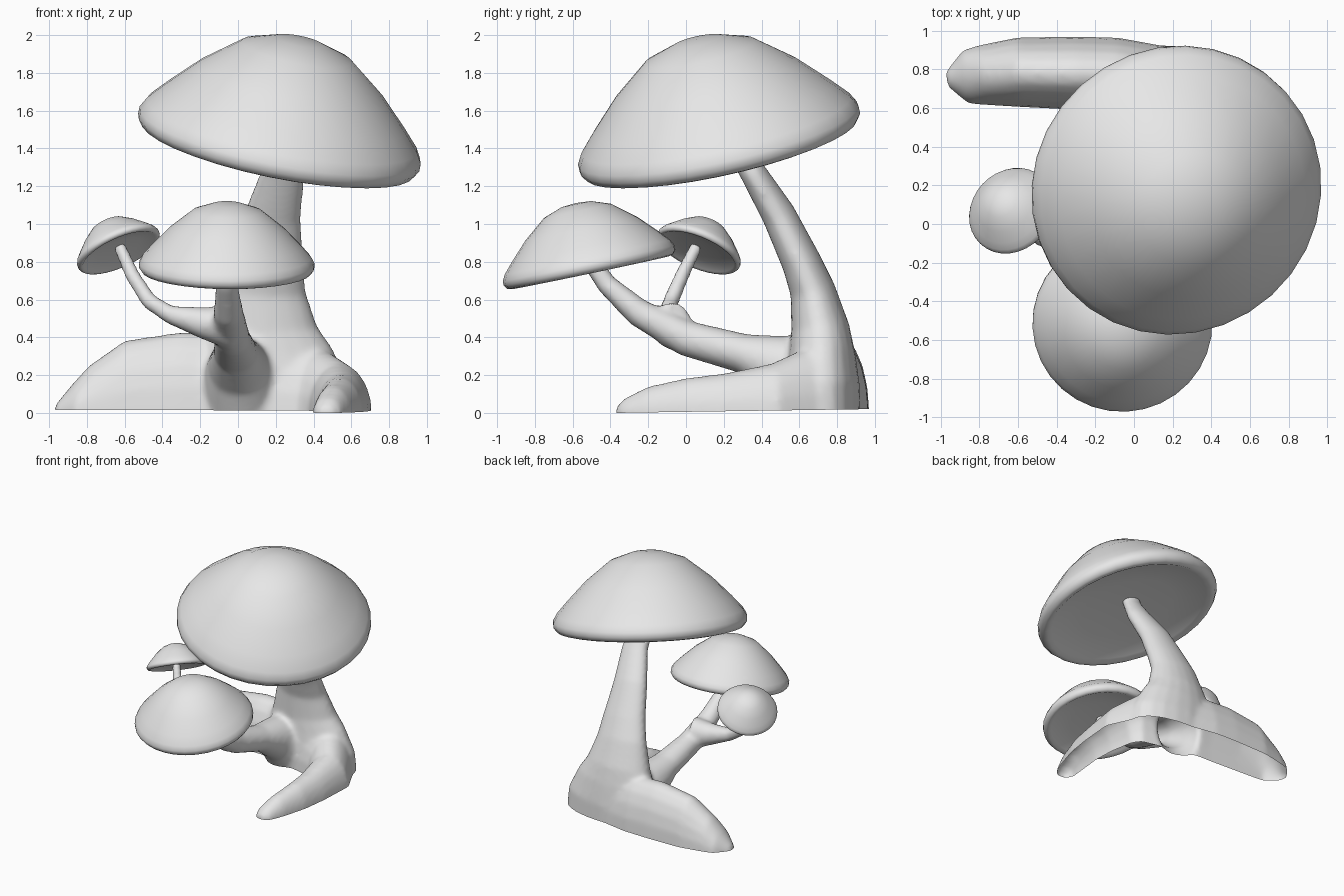
import bpy, bmesh, math
from mathutils import Vector

if "Cube" in bpy.data.objects:
    bpy.data.objects.remove(bpy.data.objects["Cube"])

grey = bpy.data.materials.new("plain_grey")
grey.use_nodes = True
grey.diffuse_color = (0.8, 0.8, 0.8, 1)
grey.node_tree.nodes["Principled BSDF"].inputs["Base Color"].default_value = (0.8, 0.8, 0.8, 1)

Y, Z = Vector((0, 1, 0)), Vector((0, 0, 1))


def add_object(name, bm):
    bmesh.ops.recalc_face_normals(bm, faces=bm.faces)
    mesh = bpy.data.meshes.new(name)
    bm.to_mesh(mesh)
    bm.free()
    mesh.materials.append(grey)
    obj = bpy.data.objects.new(name, mesh)
    bpy.context.collection.objects.link(obj)
    return obj


def smooth(obj, angle):
    bpy.ops.object.select_all(action='DESELECT')
    obj.select_set(True)
    bpy.context.view_layer.objects.active = obj
    bpy.ops.object.shade_smooth_by_angle(angle=math.radians(angle))


def bridge(bm, lower, upper):
    n = len(lower)
    for i in range(n):
        j = (i + 1) % n
        bm.faces.new((lower[i], lower[j], upper[j], upper[i]))


# Closed tube through stations (x, y, z, half width, half height)
def tube(bm, stations, up, sides=20):
    points = [Vector(s[:3]) for s in stations]
    last = len(points) - 1
    rings = []
    for i, (p, s) in enumerate(zip(points, stations)):
        t = (points[min(i + 1, last)] - points[max(i - 1, 0)]).normalized()
        side = t.cross(up).normalized()
        lift = side.cross(t)
        ring = []
        for k in range(sides):
            a = math.tau * k / sides
            ring.append(bm.verts.new(p + side * s[3] * math.cos(a) + lift * s[4] * math.sin(a)))
        rings.append(ring)
    for lower, upper in zip(rings, rings[1:]):
        bridge(bm, lower, upper)
    bm.faces.new(rings[0][::-1])
    bm.faces.new(rings[-1])


# Caps: one lathed profile (radius, height), scaled and tilted
CAP = [(0.13, 0.53), (0.3, 0.47), (0.5, 0.31), (0.65, 0.155), (0.735, 0.06),
       (0.765, 0.005), (0.765, -0.035), (0.74, -0.07), (0.7, -0.08), (0.665, -0.06), (0.4, -0.02)]


def cap(name, centre, normal, radius, sides=32):
    bm = bmesh.new()
    rings = []
    for r, h in CAP:
        rings.append([bm.verts.new((r * math.cos(math.tau * k / sides),
                                    r * math.sin(math.tau * k / sides), h))
                      for k in range(sides)])
    for lower, upper in zip(rings, rings[1:]):
        bridge(bm, lower, upper)
    for ring, h in ((rings[0], 0.54), (rings[-1], 0)):
        tip = bm.verts.new((0, 0, h))
        for k in range(sides):
            bm.faces.new((ring[k], ring[(k + 1) % sides], tip))
    obj = add_object(name, bm)
    size = radius / 0.765
    turn = Vector(normal).normalized().to_track_quat('Z', 'Y').to_matrix().to_4x4()
    obj.data.transform(turn)
    for v in obj.data.vertices:
        v.co = v.co * size + Vector(centre)
    smooth(obj, 60)


cap("large_cap", (0.222, 0.172, 1.465), (0.2, -0.22, 1), 0.76)
cap("medium_cap", (-0.06, -0.515, 0.79), (0.01, -0.21, 1), 0.465)
cap("small_cap", (-0.635, 0.07, 0.87), (-0.45, 0.42, 1), 0.235)

# Trunk, roots and side stems, fused into one organic body
bm = bmesh.new()
tube(bm, [(0.17, 0.72, -0.12, 0.45, 0.205), (0.17, 0.72, 0.15, 0.42, 0.2),
          (0.15, 0.72, 0.32, 0.345, 0.175), (0.14, 0.71, 0.45, 0.28, 0.155),
          (0.14, 0.67, 0.65, 0.22, 0.12), (0.16, 0.61, 0.8, 0.19, 0.105),
          (0.185, 0.49, 1.05, 0.15, 0.09), (0.24, 0.35, 1.28, 0.115, 0.07),
          (0.23, 0.26, 1.42, 0.09, 0.06), (0.23, 0.22, 1.52, 0.08, 0.06)], Y)
# long root
tube(bm, [(0.2, 0.73, 0, 0.18, 0.38), (-0.1, 0.775, 0, 0.19, 0.42),
          (-0.3, 0.78, 0, 0.19, 0.43), (-0.6, 0.785, 0, 0.18, 0.385),
          (-0.79, 0.77, 0, 0.155, 0.25), (-0.87, 0.76, 0, 0.14, 0.16),
          (-0.97, 0.75, 0, 0.04, 0.04)], Z)
# curved front root
tube(bm, [(0.2, 0.7, 0, 0.19, 0.38), (0.44, 0.64, 0, 0.2, 0.34),
          (0.54, 0.45, 0, 0.175, 0.26), (0.55, 0.2, 0, 0.14, 0.21),
          (0.54, 0, 0, 0.12, 0.185), (0.5, -0.2, 0, 0.1, 0.14),
          (0.47, -0.32, 0, 0.08, 0.08), (0.46, -0.37, 0, 0.04, 0.03)], Z)
# medium stem, flaring into the trunk
tube(bm, [(0.02, 0.66, 0.16, 0.22, 0.26), (0, 0.5, 0.25, 0.16, 0.17),
          (-0.01, 0.3, 0.315, 0.12, 0.105), (-0.03, 0, 0.395, 0.095, 0.095),
          (-0.05, -0.25, 0.53, 0.08, 0.075), (-0.06, -0.42, 0.68, 0.06, 0.055),
          (-0.06, -0.5, 0.8, 0.05, 0.05)], Z)
# small stem
tube(bm, [(-0.03, -0.07, 0.46, 0.13, 0.11), (-0.18, -0.1, 0.475, 0.085, 0.085),
          (-0.36, -0.1, 0.52, 0.05, 0.05), (-0.47, -0.08, 0.59, 0.044, 0.044),
          (-0.56, -0.02, 0.73, 0.04, 0.04), (-0.63, 0.06, 0.89, 0.035, 0.035)], Y)
body = add_object("trunk_and_roots", bm)

remesh = body.modifiers.new("fuse", 'REMESH')
remesh.mode = 'VOXEL'
remesh.voxel_size = 0.018
relax = body.modifiers.new("relax", 'SMOOTH')
relax.factor = 0.5
relax.iterations = 9
graph = bpy.context.evaluated_depsgraph_get()
fused = bpy.data.meshes.new_from_object(body.evaluated_get(graph))
body.modifiers.clear()

# Open the underside along the gently sloping ground line
bm = bmesh.new()
bm.from_mesh(fused)
bmesh.ops.bisect_plane(bm, geom=bm.verts[:] + bm.edges[:] + bm.faces[:], plane_co=(0, -0.37, 0),
                       plane_no=(0, -0.015, 1), clear_inner=True)
bm.to_mesh(fused)
bm.free()
body.data = fused
if not fused.materials:
    fused.materials.append(grey)
smooth(body, 60)
